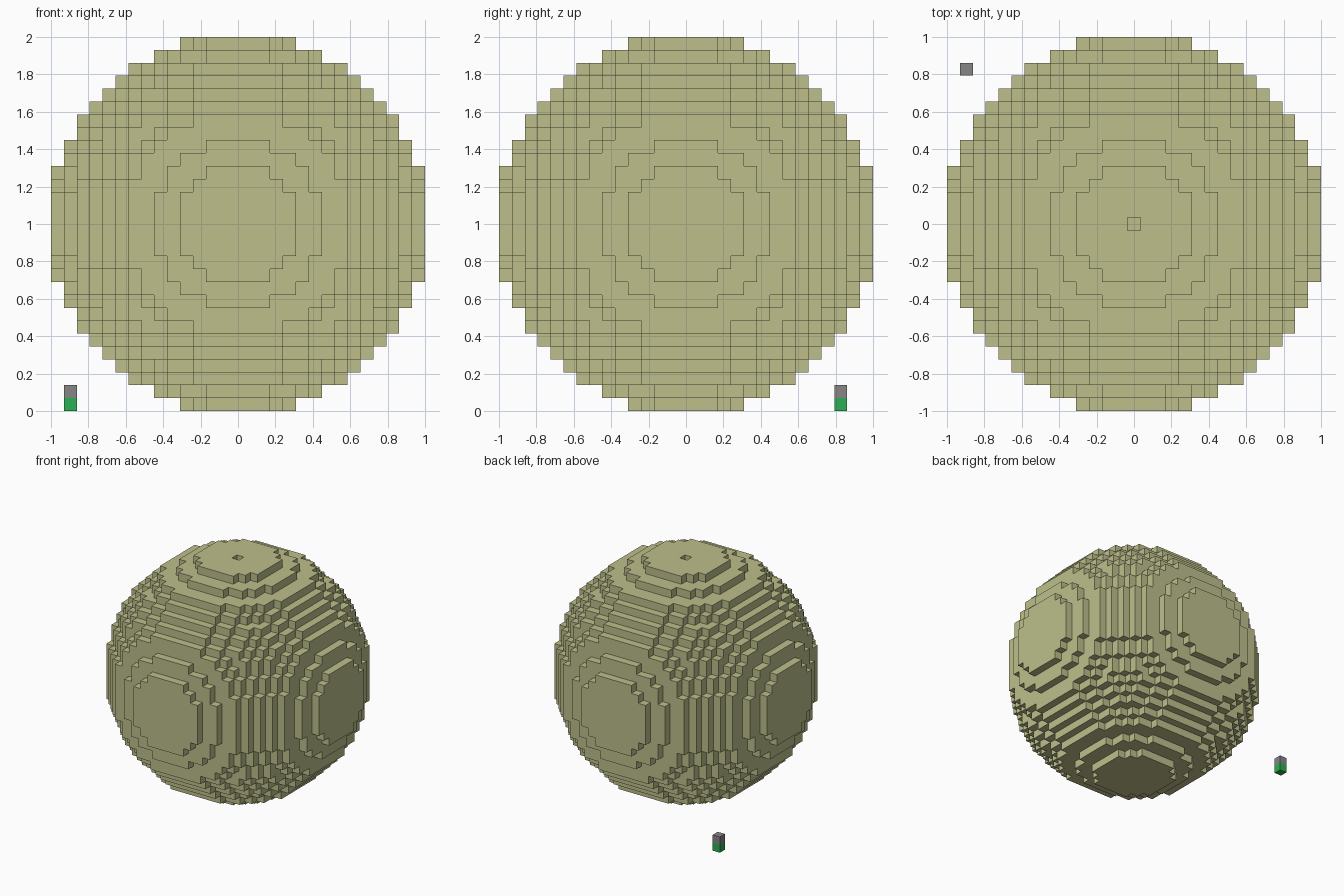
import bpy
import bmesh
from mathutils import Vector

if "Cube" in bpy.data.objects:
    bpy.data.objects.remove(bpy.data.objects["Cube"], do_unlink=True)

R = 14                      # cells from the centre to each outer layer
S = 2 / (2 * R + 1)         # edge length of one cell
CAP_LIMITS = {14: 20, 13: 41, 12: 74}   # squared disc radius of the outer layers
BALL_LIMIT = 213            # squared radius of everything inside them


def material(name, rgb):
    mat = bpy.data.materials.new(name)
    mat.use_nodes = True
    mat.diffuse_color = (*rgb, 1)
    mat.node_tree.nodes["Principled BSDF"].inputs["Base Color"].default_value = (*rgb, 1)
    return mat


def filled(x, y, z):
    """Round stepped caps on all six sides, a ball between them, a pit on top."""
    if (x, y, z) == (0, 0, R):
        return False
    c, b, a = sorted((abs(x), abs(y), abs(z)))
    if a > R:
        return False
    return b * b + c * c <= CAP_LIMITS.get(a, BALL_LIMIT - a * a)


def block_object(name, cells, mat):
    """Outer faces of a set of unit cells, as one flat-shaded mesh."""
    bm = bmesh.new()
    corners = {}

    def corner(p):
        key = tuple(round(2 * v) for v in p)
        if key not in corners:
            corners[key] = bm.verts.new(p * S + Vector((0, 0, 1)))
        return corners[key]

    for cell in cells:
        for axis in range(3):
            for sign in (-1, 1):
                step = [0, 0, 0]
                step[axis] = sign
                if tuple(c + d for c, d in zip(cell, step)) in cells:
                    continue
                n = Vector(step)
                u = Vector((0, 0, 0))
                u[(axis + 1) % 3] = 1
                v = n.cross(u)
                mid = Vector(cell) + n / 2
                bm.faces.new([corner(mid + (u * i + v * j) / 2)
                              for i, j in ((-1, -1), (1, -1), (1, 1), (-1, 1))])
    mesh = bpy.data.meshes.new(name)
    bm.to_mesh(mesh)
    bm.free()
    mesh.materials.append(mat)
    obj = bpy.data.objects.new(name, mesh)
    bpy.context.collection.objects.link(obj)
    return obj


# Stepped ball
span = range(-R, R + 1)
ball = {(x, y, z) for x in span for y in span for z in span if filled(x, y, z)}
block_object("stepped_ball", ball, material("pale_sand", (0.51, 0.52, 0.26)))

# Small two-block marker standing beside the ball
block_object("marker_base", {(-13, 12, -R)}, material("green", (0.025, 0.43, 0.09)))
block_object("marker_top", {(-13, 12, 1 - R)}, material("grey", (0.24, 0.24, 0.24)))
